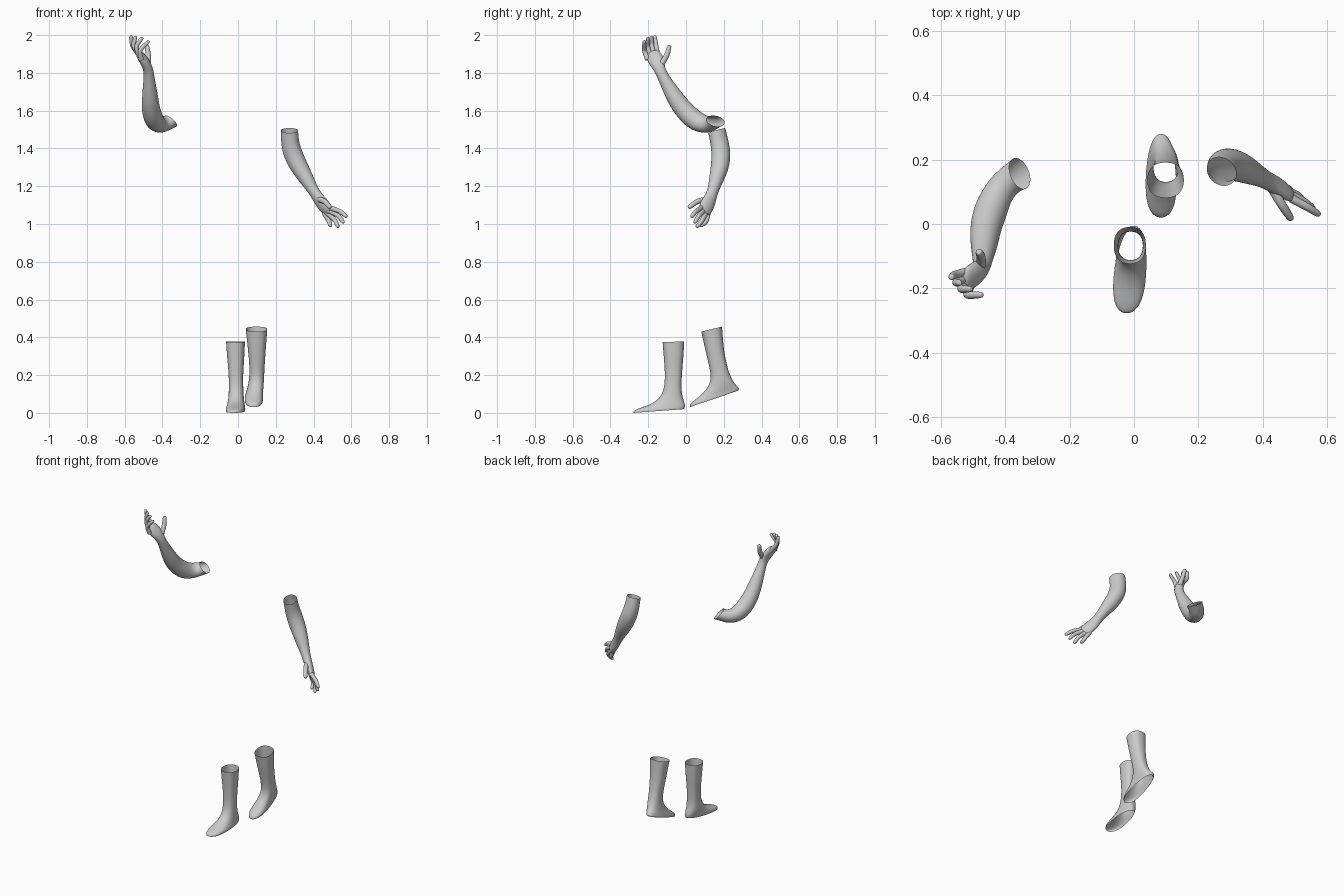
import bpy, bmesh
from math import sin, cos, pi, copysign
from mathutils import Vector as V


def loft(name, rings, cap=False):
    """Skin a list of closed rings into a smooth tube."""
    bm = bmesh.new()
    loops = [[bm.verts.new(p) for p in r] for r in rings]
    n = len(loops[0])
    for a, b in zip(loops, loops[1:]):
        for i in range(n):
            j = (i + 1) % n
            bm.faces.new((a[i], a[j], b[j], b[i]))
    if cap:
        bm.faces.new(loops[-1])
    bmesh.ops.recalc_face_normals(bm, faces=bm.faces)
    for f in bm.faces:
        f.smooth = True
    me = bpy.data.meshes.new(name)
    bm.to_mesh(me)
    bm.free()
    ob = bpy.data.objects.new(name, me)
    bpy.context.collection.objects.link(ob)
    sub = ob.modifiers.new("smooth", 'SUBSURF')
    sub.levels = sub.render_levels = 2
    return ob


def sweep(name, pts, radii, side, start=None, n=12):
    """Tube along pts; radii are (half width along side, half thickness)."""
    pts = [V(p) for p in pts]
    rings = []
    for i, p in enumerate(pts):
        t = (pts[min(i + 1, len(pts) - 1)] - pts[max(i - 1, 0)]).normalized()
        if i == 0 and start:
            t = V(start).normalized()
        w = V(side)
        w = (w - t * w.dot(t)).normalized()
        u = t.cross(w)
        a, b = radii[i]
        rings.append([p + w * a * cos(2 * pi * k / n) + u * b * sin(2 * pi * k / n)
                      for k in range(n)])
    return loft(name, rings, cap=True)


def digit(name, a, b, c, side, r=0.0135):
    """Finger bending through three joints with a rounded tip."""
    a, b, c = V(a), V(b), V(c)
    pts = [a, a.lerp(b, .5), b, b.lerp(c, .6), c - (c - b).normalized() * .004, c]
    sweep(name, pts, [(r * k, r * k) for k in (1.1, 1.05, 1, .92, .75, .4)], side, n=8)


def arm(name, pts, radii, side, start, digits):
    sweep(name, pts, radii, side, start)
    for part, d in zip(("thumb", "index_finger", "middle_finger", "ring_finger",
                        "little_finger"), digits):
        digit(name + "_" + part, *d, side, .0155 if part == "thumb" else .0135)


def leg(name, rows, skew):
    """Rows: front y, front z, back y, back z, centre x, half width."""
    def soft(v):
        return copysign(abs(v) ** .85, v)
    rings = []
    for fy, fz, by, bz, cx, w in rows:
        ring = []
        for k in range(16):
            c, s = soft(cos(pi * k / 8)), soft(sin(pi * k / 8))
            f = (1 + c) / 2
            long = min(1, max(0, (abs(fy - by) - .12) / .14))
            ring.append((cx + w * s * (1 + .15 * c * long) + skew * c * long,
                         by + (fy - by) * f, bz + (fz - bz) * f))
        rings.append(ring)
    loft(name, rings)


# raised arm and open hand
arm("raised_arm",
    [(-.355, .157, 1.545), (-.405, .125, 1.522), (-.44, .06, 1.535), (-.462, -.01, 1.60),
     (-.465, -.06, 1.67), (-.47, -.105, 1.75), (-.472, -.137, 1.81), (-.487, -.150, 1.85),
     (-.512, -.168, 1.885), (-.527, -.178, 1.905), (-.531, -.181, 1.911)],
    [(.053, .043), (.052, .05), (.058, .057), (.054, .051), (.047, .045), (.035, .033),
     (.028, .027), (.041, .027), (.045, .023), (.036, .017), (.02, .009)],
    (.05, 1, .35), (-.65, -.29, -.70),
    [((-.475, -.127, 1.85), (-.475, -.100, 1.895), (-.482, -.086, 1.947)),
     ((-.517, -.148, 1.89), (-.56, -.158, 1.94), (-.568, -.166, 1.998)),
     ((-.522, -.170, 1.89), (-.557, -.182, 1.945), (-.54, -.183, 1.995)),
     ((-.522, -.190, 1.885), (-.542, -.203, 1.94), (-.505, -.202, 1.988)),
     ((-.512, -.203, 1.87), (-.522, -.222, 1.92), (-.470, -.220, 1.97))])

# lowered arm and open hand
arm("lowered_arm",
    [(.272, .163, 1.495), (.275, .178, 1.43), (.290, .187, 1.37), (.325, .180, 1.30),
     (.365, .160, 1.235), (.405, .140, 1.168), (.432, .125, 1.125), (.465, .105, 1.085),
     (.484, .094, 1.066), (.489, .091, 1.061)],
    [(.052, .044), (.053, .047), (.055, .052), (.050, .050), (.040, .040), (.028, .028),
     (.041, .027), (.045, .023), (.036, .017), (.02, .009)],
    (.5, -.75, .5), (.05, .28, -.95),
    [((.430, .110, 1.130), (.460, .058, 1.120), (.490, .013, 1.085)),
     ((.488, .080, 1.085), (.540, .052, 1.068), (.577, .028, 1.037)),
     ((.482, .092, 1.07), (.532, .068, 1.045), (.560, .045, 1.005)),
     ((.470, .105, 1.06), (.515, .087, 1.02), (.530, .055, .982)),
     ((.455, .118, 1.06), (.485, .107, 1.01), (.490, .075, .988))])

# planted foot, open at the shin and at the sole
leg("planted_leg",
    [(-.125, .375, -.008, .378, -.013, .051), (-.118, .29, -.013, .29, -.012, .046),
     (-.111, .20, -.022, .20, -.011, .038), (-.116, .125, -.024, .11, -.010, .039),
     (-.140, .075, -.014, .075, -.010, .042), (-.195, .042, -.005, .05, -.010, .046),
     (-.250, .025, -.003, .035, -.011, .049), (-.281, .012, -.003, .027, -.011, .051),
     (-.280, .000, -.008, .020, -.011, .049)], -.012)

# stepping foot with lifted heel
leg("stepping_leg",
    [(.080, .430, .192, .457, .098, .058), (.103, .325, .199, .345, .100, .048),
     (.125, .235, .217, .250, .101, .040), (.134, .175, .235, .195, .099, .040),
     (.110, .125, .255, .160, .094, .042), (.066, .083, .273, .142, .088, .045),
     (.030, .058, .283, .130, .085, .047), (.016, .043, .283, .123, .084, .049),
     (.018, .030, .275, .117, .084, .047)], 0)
